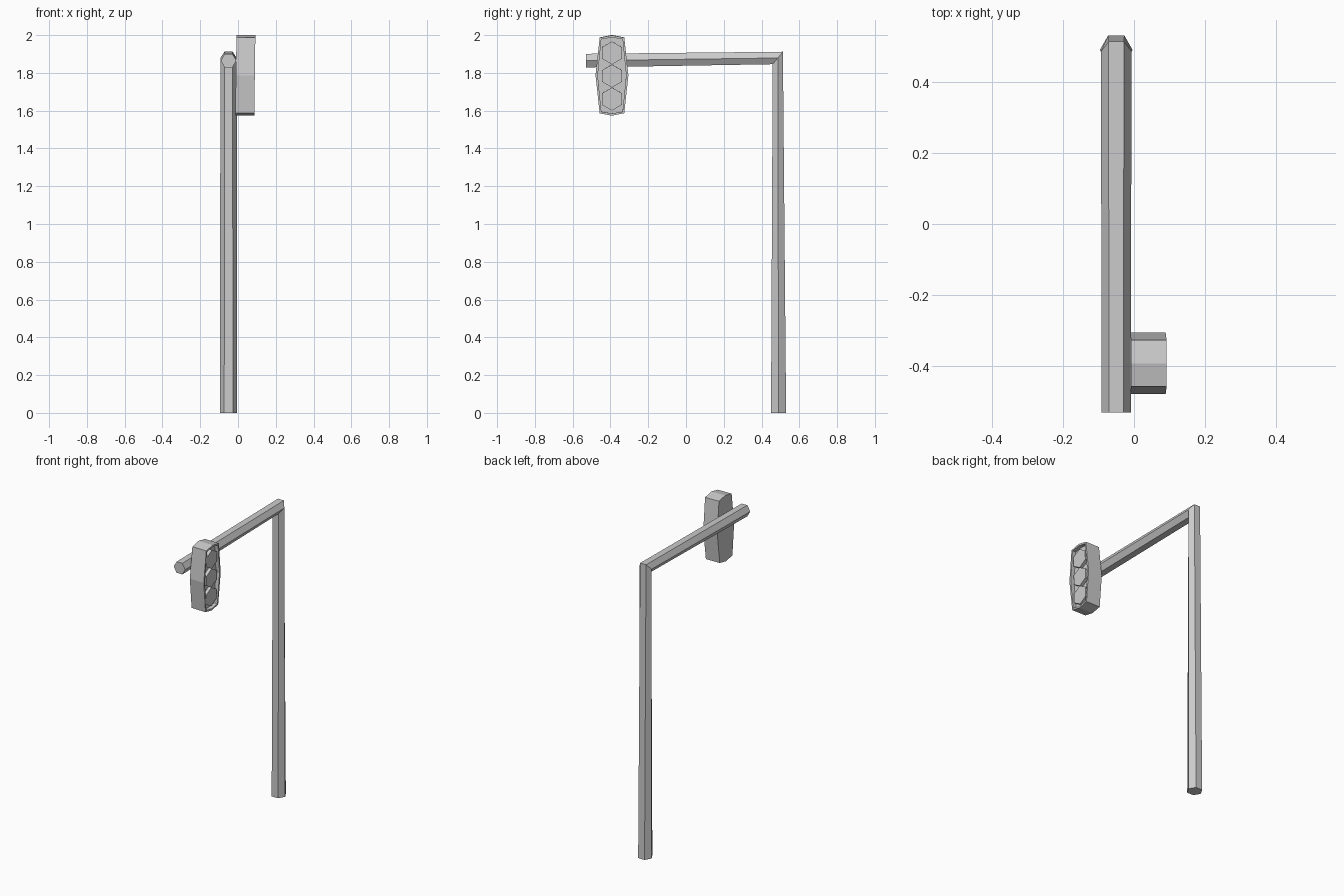
import bpy, bmesh
from math import sin, cos, pi, radians
from mathutils import Matrix, Vector

if "Cube" in bpy.data.objects:
    bpy.data.objects.remove(bpy.data.objects["Cube"])

def finish(name, bm):
    bmesh.ops.recalc_face_normals(bm, faces=bm.faces)
    me = bpy.data.meshes.new(name)
    bm.to_mesh(me)
    bm.free()
    ob = bpy.data.objects.new(name, me)
    bpy.context.collection.objects.link(ob)
    return ob

# Bent hexagonal pole: rings at the foot, the mitred corner and the arm tip
# each ring: centre y, centre z, x radius, offset of the outer flat (y, z)
rings = [(0.49, 0.0, 0.046, 0.04, 0.0),
         (0.486, 1.879, 0.043, 0.027, 0.033),
         (-0.53, 1.865, 0.041, 0.0, 0.036)]
bm = bmesh.new()
loops = []
for cy, cz, r, oy, oz in rings:
    loop = []
    for i in range(6):
        a = i * pi / 3
        s = sin(a) / sin(pi / 3)
        loop.append(bm.verts.new((-0.05 + r * cos(a), cy + oy * s, cz + oz * s)))
    loops.append(loop)
for a, b in zip(loops, loops[1:]):
    for i in range(6):
        j = (i + 1) % 6
        bm.faces.new((a[i], a[j], b[j], b[i]))
bm.faces.new(loops[0])
bm.faces.new(loops[-1])
finish("bent_pole", bm)

# Signal housing: eight-sided outline extruded along x, recessed front
tilt = Matrix.Translation((0.039, -0.392, 1.787)) @ Matrix.Rotation(radians(0.8), 4, 'Y')
outline = [(0, 0.213), (0.065, 0.2), (0.087, 0), (0.065, -0.2),
           (0, -0.213), (-0.065, -0.2), (-0.087, 0), (-0.065, 0.2)]
bm = bmesh.new()
back = bm.faces.new([bm.verts.new((-0.05, y, z)) for y, z in outline])
ext = bmesh.ops.extrude_face_region(bm, geom=[back], use_keep_orig=True)
verts = [v for v in ext["geom"] if isinstance(v, bmesh.types.BMVert)]
front = [f for f in ext["geom"] if isinstance(f, bmesh.types.BMFace)][0]
bmesh.ops.translate(bm, verts=verts, vec=(0.1, 0, 0))
bmesh.ops.recalc_face_normals(bm, faces=bm.faces)
bmesh.ops.inset_region(bm, faces=[front], thickness=0.012)
walls = bmesh.ops.extrude_face_region(bm, geom=[front])
floor = [v for v in walls["geom"] if isinstance(v, bmesh.types.BMVert)]
bmesh.ops.translate(bm, verts=floor, vec=(-0.025, 0, 0))
if front.is_valid:
    bmesh.ops.delete(bm, geom=[front], context='FACES')
bm.transform(tilt)
finish("signal_housing", bm)

# Three hexagonal lamps inside the recess
for k, name in enumerate(("lower_lamp", "middle_lamp", "upper_lamp")):
    bm = bmesh.new()
    bmesh.ops.create_cone(bm, cap_ends=True, segments=6, radius1=0.061,
                          radius2=0.061, depth=0.025)
    pts = Matrix.Translation((0.033, 0, (k - 1) * 0.122 - 0.003)) @ Matrix.Rotation(pi / 2, 4, 'Y')
    bm.transform(pts)
    # keep a corner pointing straight up
    top = max(v.co.z for v in bm.verts) - ((k - 1) * 0.122 - 0.003)
    if top < 0.06:
        c = Vector((0, 0, (k - 1) * 0.122 - 0.003))
        bmesh.ops.rotate(bm, verts=bm.verts, cent=c, matrix=Matrix.Rotation(pi / 6, 3, 'X'))
    bm.transform(tilt)
    finish(name, bm)
